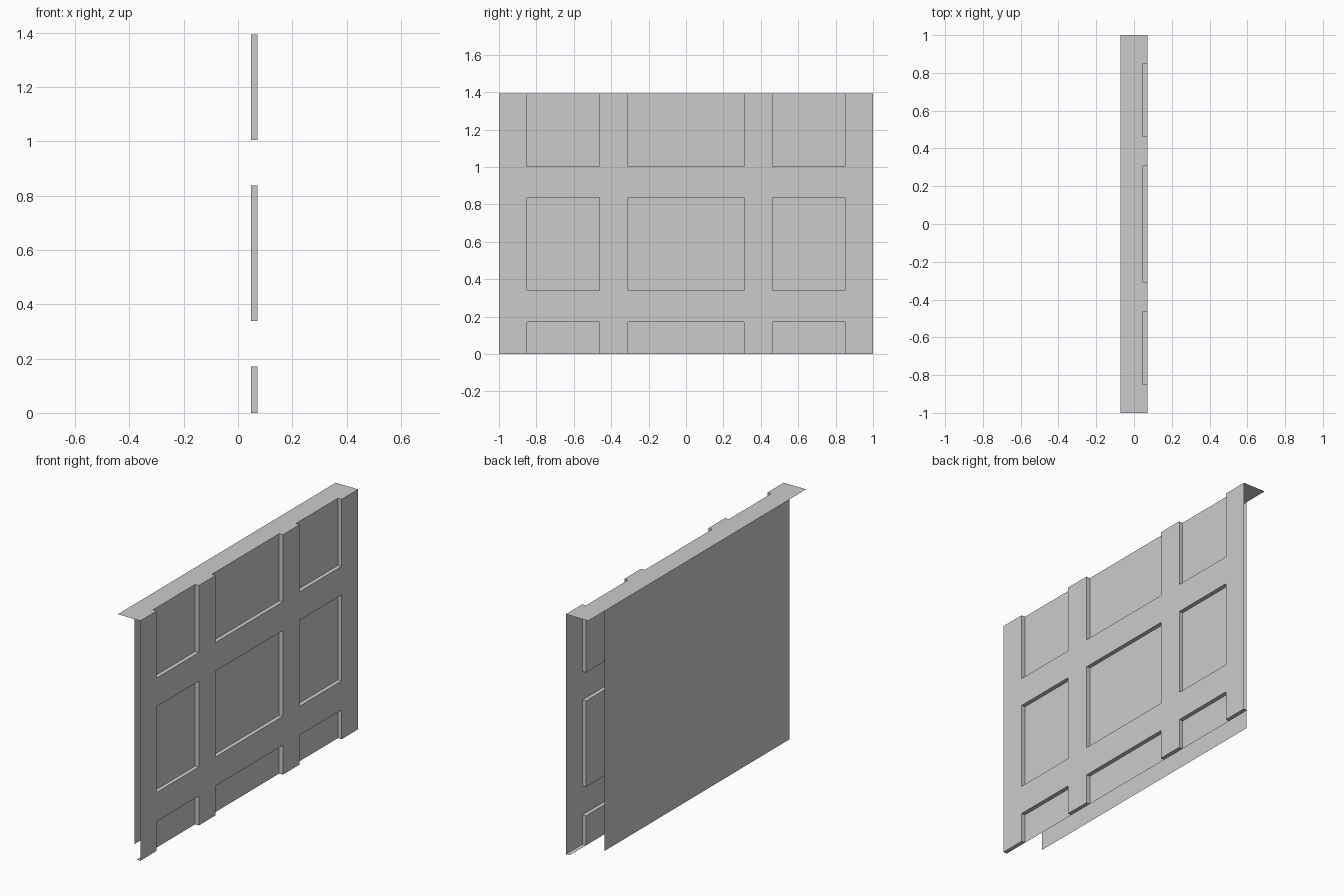
import bpy, bmesh

if "Cube" in bpy.data.objects:
    bpy.data.objects.remove(bpy.data.objects["Cube"])

FRONT, RECESS, BACK, TOP = 0.072, 0.048, -0.072, 1.394
half = [0.309, 0.462, 0.849, 1.0]
YS = [-v for v in reversed(half)] + half          # stile and panel edges
ZS = [0.0, 0.171, 0.339, 0.838, 1.004, TOP]       # rail and panel edges


def is_panel(col, row):
    return col % 2 == 1 and row % 2 == 0


def depth(col, row):
    return RECESS if is_panel(col, row) else FRONT


def make_sheet(name, quads):
    """Build one welded object from flat quads."""
    bm = bmesh.new()
    for q in quads:
        bm.faces.new([bm.verts.new(p) for p in q])
    bmesh.ops.remove_doubles(bm, verts=bm.verts, dist=1e-5)
    mesh = bpy.data.meshes.new(name)
    bm.to_mesh(mesh)
    bm.free()
    obj = bpy.data.objects.new(name, mesh)
    bpy.context.collection.objects.link(obj)
    return obj


# Panelled front: stiles and rails with recessed panels and their reveals
front = []
for c in range(len(YS) - 1):
    y0, y1 = YS[c], YS[c + 1]
    for r in range(len(ZS) - 1):
        z0, z1 = ZS[r], ZS[r + 1]
        x = depth(c, r)
        front.append([(x, y0, z0), (x, y1, z0), (x, y1, z1), (x, y0, z1)])
        if is_panel(c, r):
            a, b = RECESS, FRONT
            front.append([(a, y0, z0), (a, y0, z1), (b, y0, z1), (b, y0, z0)])
            front.append([(a, y1, z0), (b, y1, z0), (b, y1, z1), (a, y1, z1)])
            if r > 0:                              # bottom ledge
                front.append([(a, y0, z0), (b, y0, z0), (b, y1, z0), (a, y1, z0)])
            if r < len(ZS) - 2:                    # top soffit
                front.append([(a, y0, z1), (a, y1, z1), (b, y1, z1), (b, y0, z1)])
    # Stile feet
    if c % 2 == 0:
        front.append([(RECESS, y0, 0), (RECESS, y1, 0), (FRONT, y1, 0), (FRONT, y0, 0)])
make_sheet("panelled_front", front)

# Top cap, notched above the recessed panels
top_row = len(ZS) - 2
make_sheet("top_cap", [
    [(BACK, YS[c], TOP), (depth(c, top_row), YS[c], TOP),
     (depth(c, top_row), YS[c + 1], TOP), (BACK, YS[c + 1], TOP)]
    for c in range(len(YS) - 1)])

# Back board, set in from both ends
e = half[2]
make_sheet("back_board", [[(BACK, -e, 0), (BACK, -e, TOP), (BACK, e, TOP), (BACK, e, 0)]])
